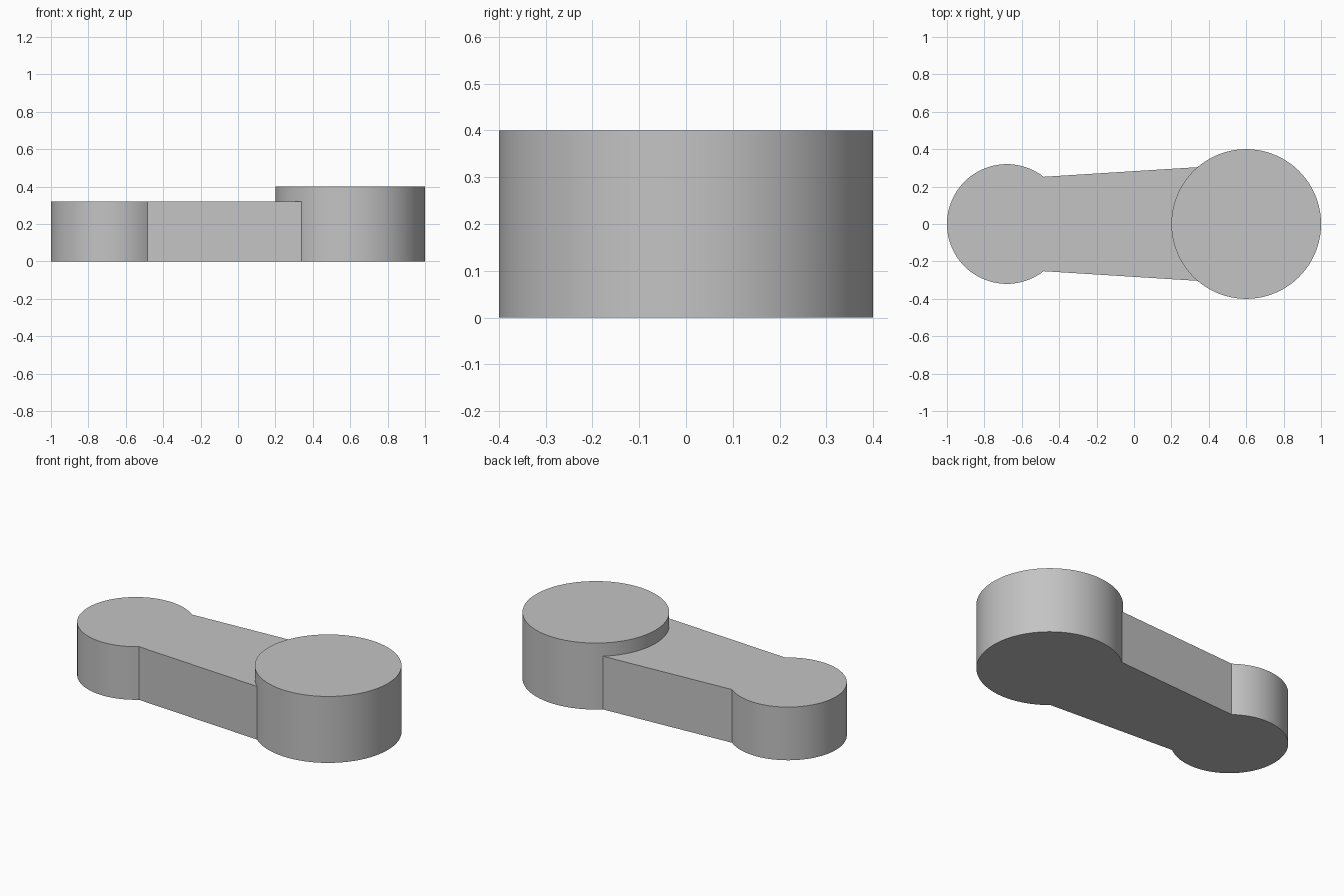
import bpy
import bmesh
from math import atan2, cos, pi, radians, sin, sqrt

cube = bpy.data.objects.get("Cube")
if cube:
    bpy.data.objects.remove(cube, do_unlink=True)

grey = bpy.data.materials.new("plain grey")
grey.use_nodes = True
colour = (0.55, 0.55, 0.55, 1)
grey.diffuse_color = colour
grey.node_tree.nodes["Principled BSDF"].inputs["Base Color"].default_value = colour

BIG_X, BIG_R, BIG_H = 0.6, 0.4, 0.4
SMALL_X, SMALL_R, SMALL_H = -0.68, 0.32, 0.32
BAR_SMALL, BAR_BIG = 0.24, 0.32      # bar half widths at the two centres


def arc(cx, radius, start, end, steps):
    angles = [start + (end - start) * i / steps for i in range(steps + 1)]
    return [(cx + radius * cos(a), radius * sin(a)) for a in angles]


def prism(name, outline, height):
    """Extrude a closed outline upward from the ground."""
    bm = bmesh.new()
    base = bm.faces.new([bm.verts.new((x, y, 0)) for x, y in outline])
    top = bmesh.ops.extrude_face_region(bm, geom=[base], use_keep_orig=True)
    verts = [v for v in top["geom"] if isinstance(v, bmesh.types.BMVert)]
    bmesh.ops.translate(bm, vec=(0, 0, height), verts=verts)
    bmesh.ops.recalc_face_normals(bm, faces=bm.faces[:])
    mesh = bpy.data.meshes.new(name)
    bm.to_mesh(mesh)
    bm.free()
    mesh.materials.append(grey)
    obj = bpy.data.objects.new(name, mesh)
    bpy.context.collection.objects.link(obj)
    bpy.ops.object.select_all(action="DESELECT")
    obj.select_set(True)
    bpy.context.view_layer.objects.active = obj
    bpy.ops.object.shade_smooth_by_angle(angle=radians(25))
    return obj


def meeting_angle(cx, radius, side):
    """Angle on a circle where the upper edge of the bar crosses it."""
    m = (BAR_BIG - BAR_SMALL) / (BIG_X - SMALL_X)
    y0 = BAR_SMALL + m * (cx - SMALL_X)
    a, b, c = 1 + m * m, 2 * m * y0, y0 * y0 - radius * radius
    x = (-b + side * sqrt(b * b - 4 * a * c)) / (2 * a)
    return atan2(y0 + m * x, x)


# Tall round end
prism("large_round_end", arc(BIG_X, BIG_R, 0, 2 * pi, 128)[:-1], BIG_H)

# Low round end and tapered bar, hollowed to fit against the tall end
small = meeting_angle(SMALL_X, SMALL_R, 1)
inner = BIG_R - 0.001
big = meeting_angle(BIG_X, inner, -1)
outline = (arc(SMALL_X, SMALL_R, small, 2 * pi - small, 96)
           + arc(BIG_X, inner, 2 * pi - big, big, 32))
prism("tapered_arm", outline, SMALL_H)
